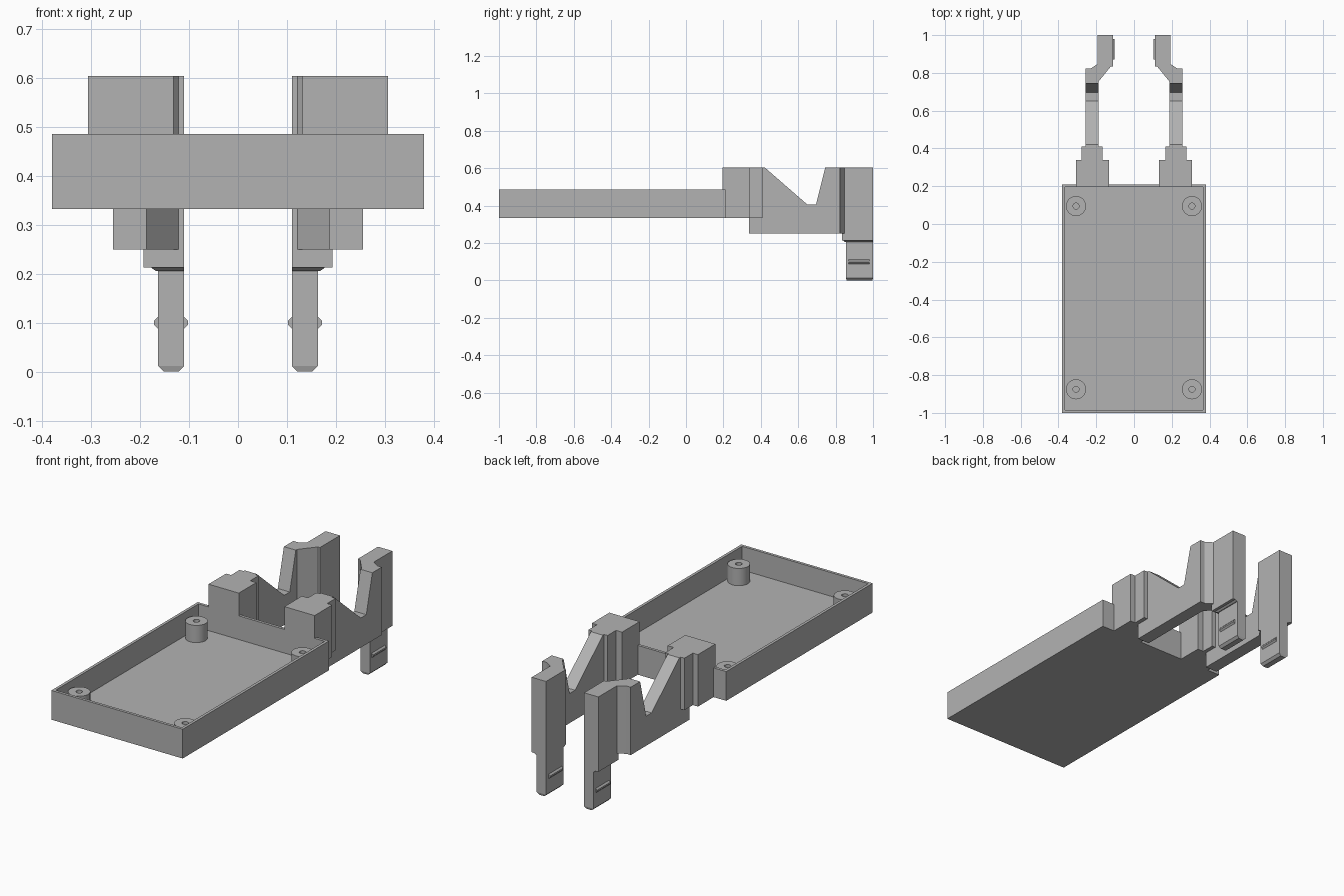
import bpy, bmesh
from mathutils import Matrix, Vector

cube = bpy.data.objects.get("Cube")
if cube:
    bpy.data.objects.remove(cube, do_unlink=True)

grey = bpy.data.materials.new("plain grey")
grey.use_nodes = True
COLOUR = (0.45, 0.45, 0.45, 1)
grey.diffuse_color = COLOUR
grey.node_tree.nodes["Principled BSDF"].inputs["Base Color"].default_value = COLOUR


def finish(name, bm, mirror=True):
    """Turn a bmesh into an object, mirrored across x where it is a paired part."""
    bmesh.ops.recalc_face_normals(bm, faces=bm.faces)
    mesh = bpy.data.meshes.new(name)
    bm.to_mesh(mesh)
    bm.free()
    mesh.materials.append(grey)
    obj = bpy.data.objects.new(name, mesh)
    bpy.context.collection.objects.link(obj)
    if mirror:
        obj.modifiers.new("mirror", "MIRROR").use_mirror_merge = False
    return obj


def prism(name, points, low, high, axis):
    """Extrude a closed outline along x (points are y, z), y (x, z) or z (x, y)."""
    bm = bmesh.new()
    place = {"x": lambda a, b: (low, a, b),
             "y": lambda a, b: (a, low, b),
             "z": lambda a, b: (a, b, low)}[axis]
    face = bm.faces.new([bm.verts.new(place(a, b)) for a, b in points])
    new = bmesh.ops.extrude_face_region(bm, geom=[face])["geom"]
    shift = Vector([high - low if axis == c else 0 for c in "xyz"])
    bmesh.ops.translate(bm, vec=shift,
                        verts=[v for v in new if isinstance(v, bmesh.types.BMVert)])
    return finish(name, bm)


def taper(name, bottom, top, z0, z1):
    """Solid between two rectangles given as (x0, x1, y0, y1)."""
    bm = bmesh.new()
    for (x0, x1, y0, y1), z in ((bottom, z0), (top, z1)):
        for x, y in ((x0, y0), (x1, y0), (x1, y1), (x0, y1)):
            bm.verts.new((x, y, z))
    bmesh.ops.convex_hull(bm, input=bm.verts)
    bmesh.ops.dissolve_limit(bm, angle_limit=0.01, verts=bm.verts, edges=bm.edges)
    return finish(name, bm)


def recess(bm, wall, depth):
    """Sink the top face, leaving a rim of the given width."""
    bm.normal_update()
    top = max(bm.faces, key=lambda f: f.calc_center_median().z)
    bmesh.ops.inset_region(bm, faces=[top], thickness=wall, use_even_offset=True)
    sunk = bmesh.ops.extrude_discrete_faces(bm, faces=[top])["faces"][0]
    bmesh.ops.translate(bm, vec=(0, 0, -depth), verts=sunk.verts)


# Open tray
BASE, RIM, FLOOR = 0.333, 0.486, 0.362
bm = bmesh.new()
size = Matrix.Diagonal((0.76, 1.21, RIM - BASE, 1))
bmesh.ops.create_cube(bm, size=1, matrix=Matrix.Translation((0, -0.395, (BASE + RIM) / 2)) @ size)
recess(bm, 0.015, RIM - FLOOR)
finish("tray", bm, mirror=False)

# Screw posts in the tray corners
for label, y in (("front", -0.875), ("rear", 0.095)):
    bm = bmesh.new()
    bmesh.ops.create_cone(bm, cap_ends=True, segments=40, radius1=0.053, radius2=0.053, depth=0.09,
                          matrix=Matrix.Translation((0.307, y, FLOOR + 0.045)))
    recess(bm, 0.037, 0.088)
    post = finish(label + "_screw_posts", bm)
    bpy.context.view_layer.objects.active = post
    post.select_set(True)
    bpy.ops.object.shade_smooth_by_angle()
    post.select_set(False)

# Stepped blocks joining the arms to the tray
TOP, ARM_LOW = 0.605, 0.25
prism("wide_blocks", [(0.195, RIM), (0.21, RIM), (0.21, BASE), (0.34, BASE),
                      (0.34, TOP), (0.195, TOP)], 0.132, 0.307, "x")
prism("narrow_blocks", [(0.34, BASE), (0.41, BASE), (0.41, TOP), (0.34, TOP)],
      0.167, 0.278, "x")

# Thin arms with a V-shaped notch
prism("notched_arms", [(0.337, ARM_LOW), (0.337, BASE), (0.41, BASE), (0.41, TOP), (0.42, TOP),
                       (0.65, 0.405), (0.695, 0.405), (0.745, TOP), (0.755, TOP),
                       (0.755, ARM_LOW)], 0.187, 0.256, "x")

# Arm heads that jog inwards
prism("arm_heads", [(0.187, 0.755), (0.256, 0.755), (0.256, 0.823), (0.23, 0.823), (0.193, 0.847),
                    (0.193, 1), (0.11, 1), (0.11, 0.835), (0.122, 0.835)], ARM_LOW, TOP, "z")
neck = (0.11, 0.193, 0.835, 1)
taper("head_undersides", neck, neck, 0.213, ARM_LOW)
taper("neck_chamfers", (0.11, 0.168, 0.85, 1), (0.11, 0.178, 0.84, 1), 0.206, 0.213)

# Legs with chamfered tips
leg = (0.11, 0.164, 0.855, 1)
taper("legs", leg, leg, 0.012, 0.213)
taper("leg_tips", (0.122, 0.152, 0.859, 0.996), leg, 0, 0.012)

# Snap ridges on both sides of each leg
for label, x, out in (("inner", 0.11, 0.102), ("outer", 0.164, 0.172)):
    prism(label + "_snap_ridges", [(x, 0.088), (out, 0.096), (out, 0.104), (x, 0.112)],
          0.87, 0.98, "y")
